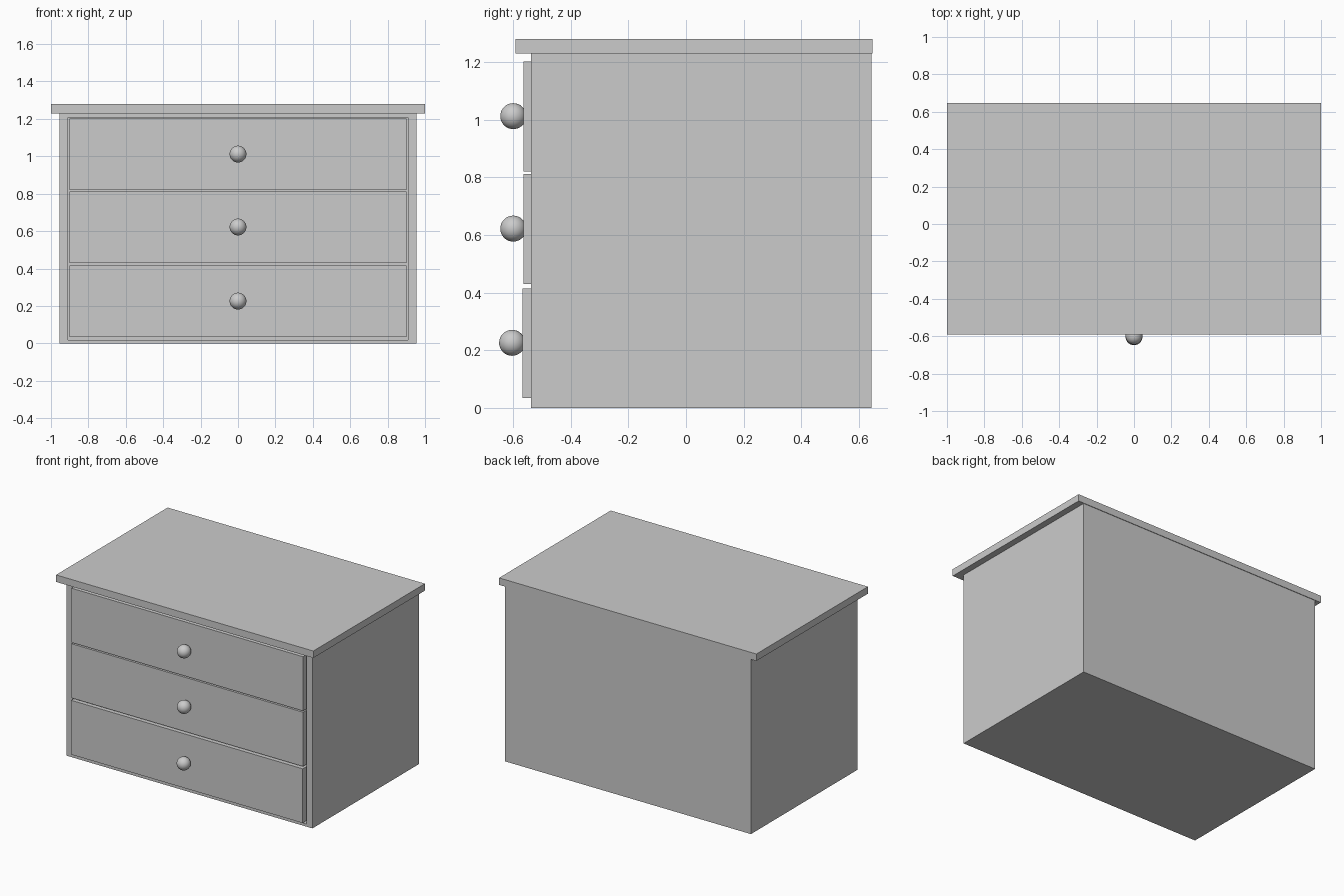
import bpy, bmesh
from mathutils import Vector

if "Cube" in bpy.data.objects:
    bpy.data.objects.remove(bpy.data.objects["Cube"])


def box(name, lo, hi, hollow=None, inner_lo=None, inner_hi=None):
    """Box between two corners; optionally hollowed from the side facing `hollow`."""
    lo, hi = Vector(lo), Vector(hi)
    bm = bmesh.new()
    bmesh.ops.create_cube(bm, size=1)
    for v in bm.verts:
        v.co = (lo + hi) / 2 + Vector(c * s for c, s in zip(v.co, hi - lo))
    if hollow:
        bm.normal_update()
        axis = Vector(hollow)
        k = max(range(3), key=lambda i: abs(axis[i]))
        face = max(bm.faces, key=lambda f: f.normal.dot(axis))
        bmesh.ops.inset_region(bm, faces=[face], thickness=0.01)
        mid = (lo + hi) / 2
        for v in face.verts:  # rim of the opening
            for i in range(3):
                if i != k:
                    v.co[i] = inner_lo[i] if v.co[i] < mid[i] else inner_hi[i]
        out = bmesh.ops.extrude_discrete_faces(bm, faces=[face])
        for v in out["faces"][0].verts:  # floor of the cavity
            v.co[k] = inner_lo[k] if axis[k] > 0 else inner_hi[k]
    bmesh.ops.recalc_face_normals(bm, faces=bm.faces)
    mesh = bpy.data.meshes.new(name)
    bm.to_mesh(mesh)
    bm.free()
    obj = bpy.data.objects.new(name, mesh)
    bpy.context.collection.objects.link(obj)
    return obj


# Carcass, open at the front
box("carcass", (-0.955, -0.538, 0), (0.955, 0.643, 1.23), (0, -1, 0),
    (-0.91, -0.538, 0.018), (0.91, 0.60, 1.208))

# Overhanging top
box("top_panel", (-1, -0.592, 1.23), (1, 0.647, 1.279))

# Open-topped drawers with round knobs, the lowest pulled out a touch
for label, z, y in (("bottom", 0.034, -0.567), ("middle", 0.43, -0.563), ("upper", 0.82, -0.563)):
    box(label + "_drawer", (-0.90, y, z), (0.90, 0.58, z + 0.381), (0, 0, 1),
        (-0.87, y + 0.03, z + 0.03), (0.87, 0.55, z + 0.381))
    bpy.ops.mesh.primitive_uv_sphere_add(segments=32, ring_count=16, radius=0.045,
                                         location=(0, y - 0.036, z + 0.192))
    bpy.context.object.name = label + "_knob"
    bpy.ops.object.shade_smooth()
